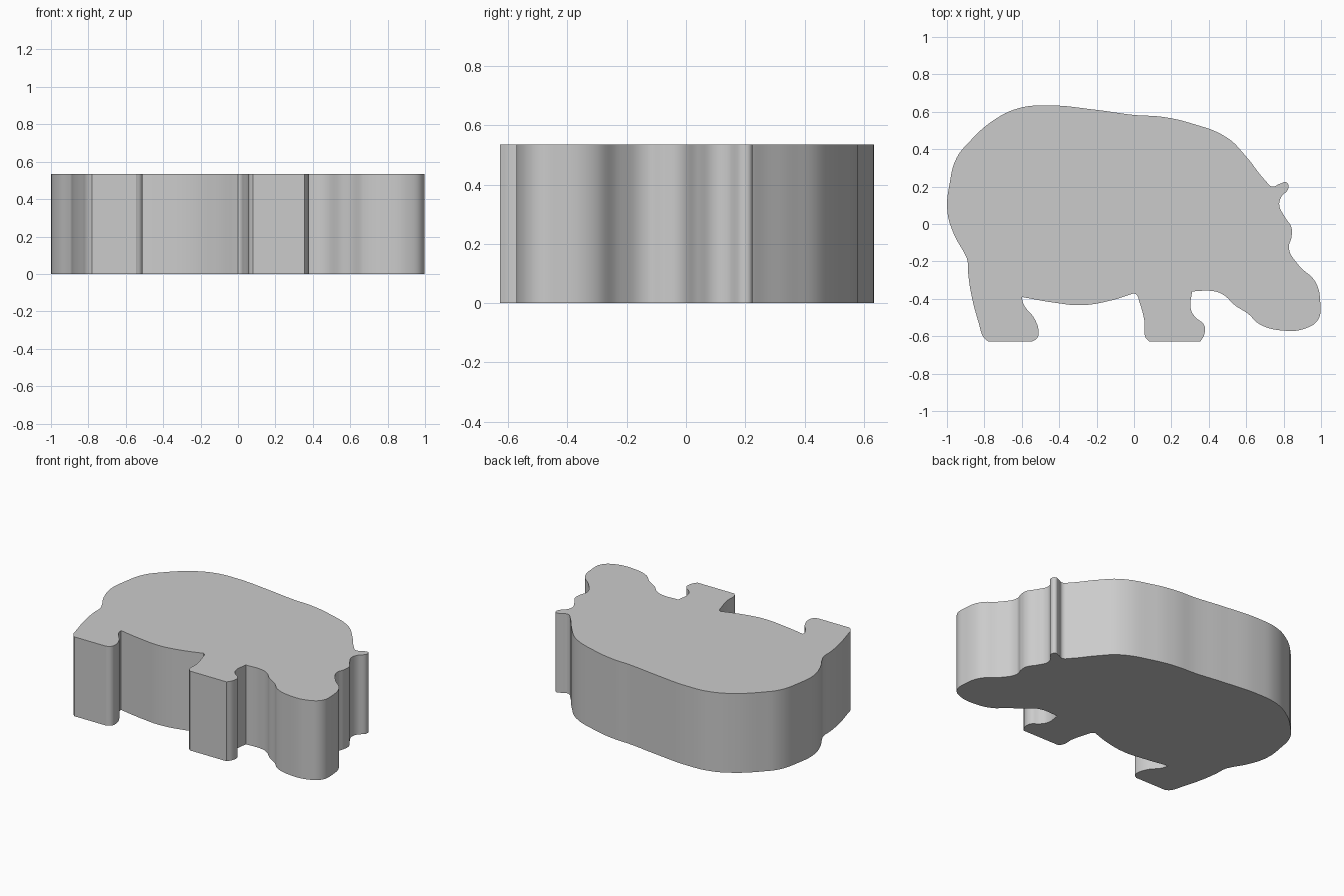
import bpy
import bmesh
import math
from mathutils import Vector

HEIGHT = 0.535

cube = bpy.data.objects.get("Cube")
if cube:
    bpy.data.objects.remove(cube, do_unlink=True)

# Silhouette in stretches; each begins on a sharp corner and runs on smoothly
hind_leg_back = [(-.78, -.628), (-.805, -.605), (-.83, -.53), (-.865, -.4),
                 (-.885, -.28), (-.892, -.19)]
rump_and_back = [(-.905, -.16), (-.965, -.05), (-.998, .07), (-.985, .22), (-.95, .35),
                 (-.88, .44), (-.75, .555), (-.62, .618), (-.46, .634), (-.2, .61),
                 (0, .583), (.15, .573), (.3, .54), (.5, .46), (.6, .36), (.7, .235)]
ear = [(.74, .2), (.78, .215), (.815, .222), (.826, .195), (.785, .14)]
brow_and_snout = [(.777, .1), (.805, .04), (.842, -.02), (.842, -.07), (.828, -.13),
                  (.88, -.22), (.97, -.31), (.996, -.42), (.985, -.51), (.92, -.557),
                  (.8, -.57), (.67, -.535), (.61, -.48), (.54, -.435), (.48, -.38),
                  (.43, -.36)]
front_leg_front = [(.31, -.36), (.305, -.46), (.33, -.5), (.375, -.54), (.376, -.59)]
front_leg_back = [(.355, -.628)]
front_foot_heel = [(.08, -.628), (.061, -.605), (.056, -.52), (.03, -.42), (.015, -.38)]
belly = [(0, -.37), (-.12, -.408), (-.28, -.434), (-.43, -.42)]
hind_leg_front = [(-.6, -.39), (-.59, -.43), (-.53, -.51), (-.51, -.58), (-.518, -.61)]
hind_foot_toe = [(-.545, -.628)]

# Stretches whose first point stays a true corner
sharp = [(hind_leg_back, True), (rump_and_back, False), (ear, False),
         (brow_and_snout, False), (front_leg_front, True), (front_leg_back, True),
         (front_foot_heel, True), (belly, True), (hind_leg_front, True),
         (hind_foot_toe, True)]
points = [(co, corner and i == 0)
          for stretch, corner in sharp for i, co in enumerate(stretch)]

# Filled and extruded outline curve
curve = bpy.data.curves.new("animal_outline", 'CURVE')
curve.dimensions = '2D'
curve.fill_mode = 'BOTH'
curve.extrude = HEIGHT / 2
curve.resolution_u = 8
spline = curve.splines.new('BEZIER')
spline.bezier_points.add(len(points) - 1)
spline.use_cyclic_u = True
for bez, (co, corner) in zip(spline.bezier_points, points):
    bez.co = (*co, 0)
    bez.handle_left_type = bez.handle_right_type = 'VECTOR' if corner else 'AUTO'

body = bpy.data.objects.new("animal_body", curve)
bpy.context.collection.objects.link(body)
bpy.context.view_layer.update()
bpy.ops.object.select_all(action='DESELECT')
body.select_set(True)
bpy.context.view_layer.objects.active = body
bpy.ops.object.convert(target='MESH')
body = bpy.context.view_layer.objects.active

# Weld caps to walls and stand the block on the ground
bm = bmesh.new()
bm.from_mesh(body.data)
bmesh.ops.remove_doubles(bm, verts=bm.verts, dist=0.0005)
bmesh.ops.recalc_face_normals(bm, faces=bm.faces)
bmesh.ops.translate(bm, verts=bm.verts, vec=Vector((0, 0, HEIGHT / 2)))
bm.to_mesh(body.data)
bm.free()
bpy.ops.object.shade_smooth_by_angle(angle=math.radians(30))

# Plain grey finish
grey = bpy.data.materials.new("light_grey")
grey.use_nodes = True
colour = (0.6, 0.6, 0.6, 1)
grey.diffuse_color = colour
grey.node_tree.nodes["Principled BSDF"].inputs["Base Color"].default_value = colour
body.data.materials.clear()
body.data.materials.append(grey)
